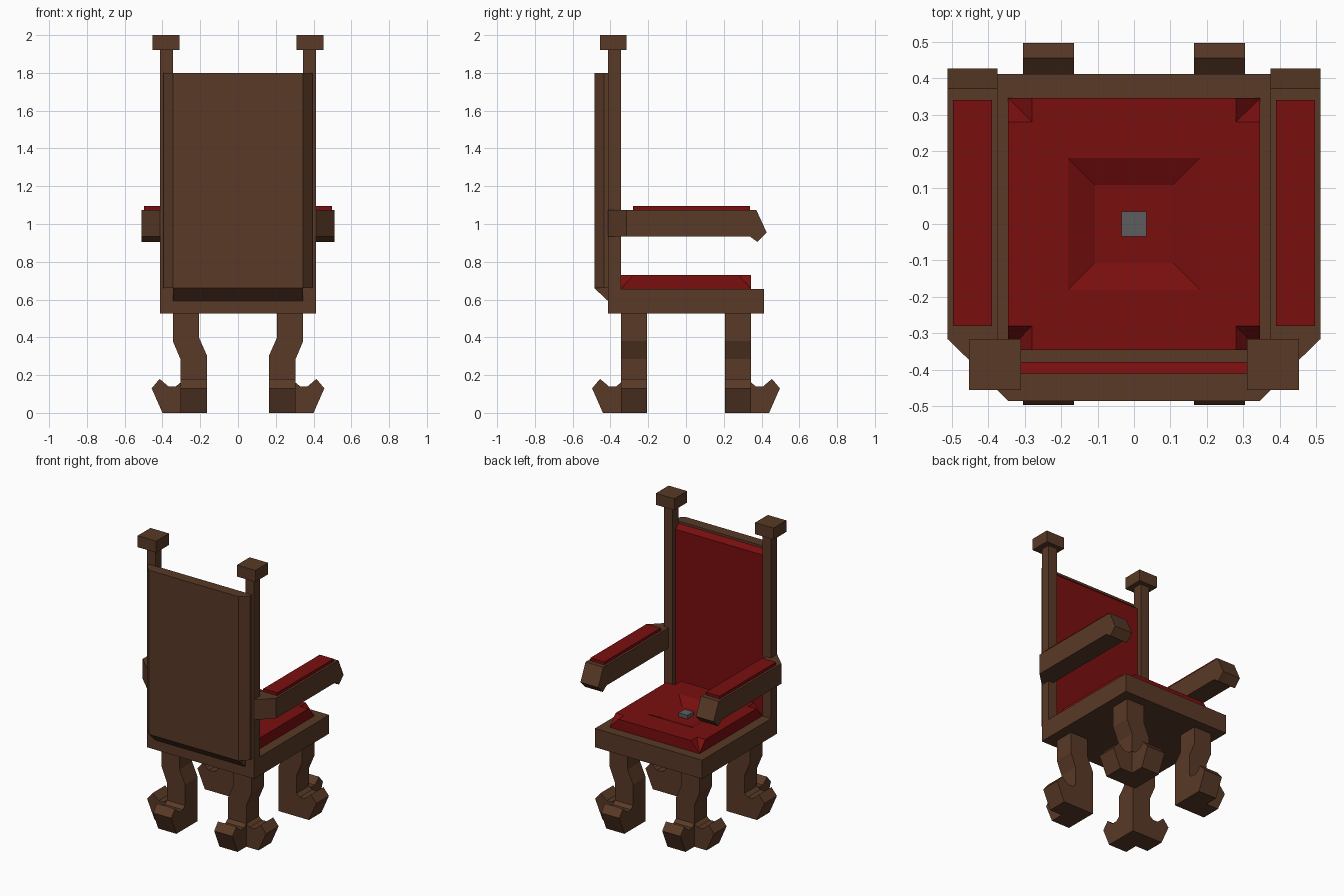
import bpy, bmesh
from mathutils import Vector

cube = bpy.data.objects.get("Cube")
if cube:
    bpy.data.objects.remove(cube, do_unlink=True)


def material(name, rgb):
    m = bpy.data.materials.new(name)
    m.use_nodes = True
    m.diffuse_color = (*rgb, 1)
    m.node_tree.nodes["Principled BSDF"].inputs["Base Color"].default_value = (*rgb, 1)
    return m


WOOD = material("dark wood", (0.1, 0.041, 0.02))
RED = material("red upholstery", (0.19, 0.0045, 0.0045))
METAL = material("grey metal", (0.11, 0.11, 0.11))


def finish(name, bm, mat):
    bmesh.ops.recalc_face_normals(bm, faces=bm.faces[:])
    me = bpy.data.meshes.new(name)
    bm.to_mesh(me)
    bm.free()
    me.materials.append(mat)
    ob = bpy.data.objects.new(name, me)
    bpy.context.collection.objects.link(ob)


def prism(name, profile, axis, a, b, mat):
    """Extrude a 2D profile along an axis from a to b."""
    def point(p, t):
        co = list(p)
        co.insert("xyz".index(axis), t)
        return co
    bm = bmesh.new()
    face = bm.faces.new([bm.verts.new(point(p, a)) for p in profile])
    ext = bmesh.ops.extrude_face_region(bm, geom=[face], use_keep_orig=True)
    moved = [g for g in ext["geom"] if isinstance(g, bmesh.types.BMVert)]
    bmesh.ops.translate(bm, verts=moved, vec=Vector(point((0, 0), b - a)))
    finish(name, bm, mat)


def box(name, x, y, z, mat):
    prism(name, [(x[0], y[0]), (x[1], y[0]), (x[1], y[1]), (x[0], y[1])], "z", *z, mat)


# Seat frame
box("seat_frame", (-0.412, 0.412), (-0.412, 0.412), (0.525, 0.655), WOOD)

# Seat cushion: pinched corners and a tufted hollow in the middle
bm = bmesh.new()
E, I, TOP, LOW = 0.345, 0.28, 0.73, 0.656
line = (-E, -I, I, E)
v = [[bm.verts.new((x, y, LOW if abs(x) == abs(y) == E else TOP)) for y in line] for x in line]
for i in range(3):
    for j in range(3):
        q = [v[i][j], v[i + 1][j], v[i + 1][j + 1], v[i][j + 1]]
        if i != 1 and j != 1:
            # Split each corner along the fold from its lowest vertex
            k = min(range(4), key=lambda n: q[n].co.z)
            q = q[k:] + q[:k]
            bm.faces.new(q[:3])
            bm.faces.new([q[0], q[2], q[3]])
        else:
            f = bm.faces.new(q)
            if i == j == 1:
                centre = f
for side in (v[0], v[3], [r[0] for r in v], [r[3] for r in v]):
    bm.faces.new(side)
bm.faces.new([v[0][0], v[0][3], v[3][3], v[3][0]])
bmesh.ops.recalc_face_normals(bm, faces=bm.faces[:])
bmesh.ops.inset_individual(bm, faces=[centre], thickness=0.14)
bmesh.ops.inset_individual(bm, faces=[centre], thickness=0.105, depth=-0.035)
finish("seat_cushion", bm, RED)
box("cushion_button", (-0.034, 0.034), (-0.034, 0.034), (0.69, 0.72), METAL)

# Backrest: panel with chamfered sides, lower wedge and padding
prism("back_panel", [(-0.395, -0.41), (-0.395, -0.435), (-0.345, -0.485),
                     (0.345, -0.485), (0.395, -0.435), (0.395, -0.41)], "z", 0.66, 1.8, WOOD)
prism("back_panel_wedge", [(-0.485, 0.66), (-0.41, 0.66), (-0.41, 0.59)], "x", -0.345, 0.345, WOOD)
prism("back_cushion", [(-0.411, 0.655), (-0.378, 0.655), (-0.378, 1.755), (-0.411, 1.785)],
      "x", -0.346, 0.346, RED)

# Toe as (distance outward from the leg, height)
TOE = [(0, 0), (0.095, 0), (0.152, 0.13), (0.11, 0.18), (0.063, 0.14), (0.025, 0.14), (0, 0.16)]

for s, side in ((1, "left"), (-1, "right")):
    # Posts and caps
    box(f"{side}_post", (s * 0.345, s * 0.412), (-0.412, -0.345), (0.655, 1.92), WOOD)
    box(f"{side}_post_cap", (s * 0.31, s * 0.452), (-0.455, -0.315), (1.92, 2.0), WOOD)

    # Armrest with drooping front end, bracket to the post, and pad
    prism(f"{side}_armrest", [(-0.315, 0.935), (-0.315, 1.075), (0.372, 1.075), (0.427, 0.955),
                              (0.378, 0.905), (0.337, 0.935)], "x", s * 0.375, s * 0.512, WOOD)
    prism(f"{side}_arm_bracket", [(s * 0.375, -0.315), (s * 0.512, -0.315), (s * 0.412, -0.412),
                                  (s * 0.375, -0.412)], "z", 0.935, 1.075, WOOD)
    box(f"{side}_arm_pad", (s * 0.39, s * 0.497), (-0.28, 0.34), (1.075, 1.095), RED)

    # Bent legs with two upturned toes each
    for t, end in ((1, "front"), (-1, "back")):
        name = f"{end}_{side}"
        leg = [(0.305, 0), (0.305, 0.285), (0.345, 0.38), (0.345, 0.525),
               (0.207, 0.525), (0.207, 0.4), (0.165, 0.305), (0.165, 0)]
        prism(f"{name}_leg", [(s * x, z) for x, z in leg], "y", t * 0.207, t * 0.345, WOOD)
        prism(f"{name}_side_toe", [(s * (0.305 + d), z) for d, z in TOE], "y",
              t * 0.207, t * 0.345, WOOD)
        prism(f"{name}_end_toe", [(t * (0.345 + d), z) for d, z in TOE], "x",
              s * 0.165, s * 0.305, WOOD)
